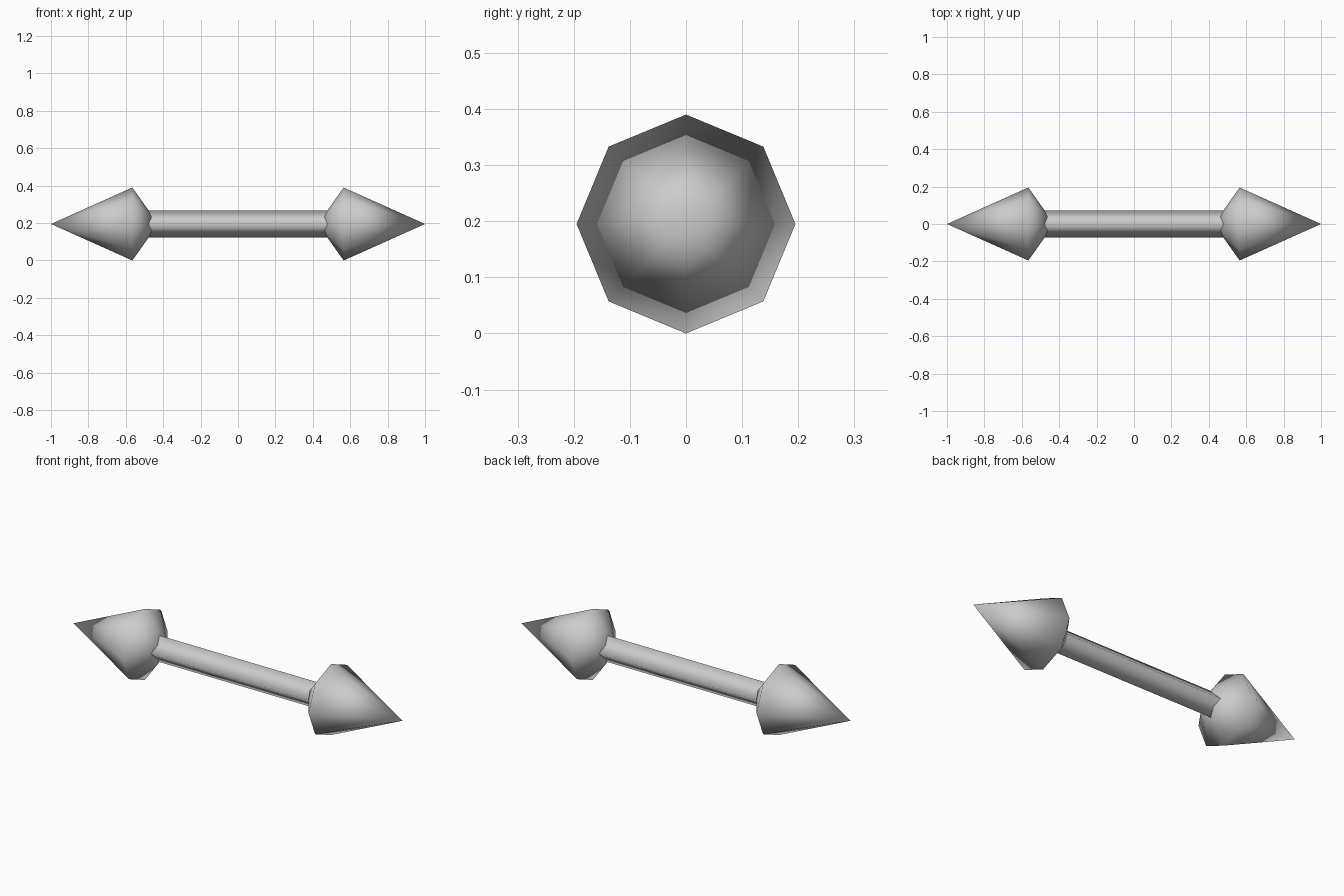
import bpy
import bmesh
from math import pi
from mathutils import Matrix

cube = bpy.data.objects.get("Cube")
if cube:
    bpy.data.objects.remove(cube, do_unlink=True)

RADIUS = 0.195       # widest radius of a head, also the axis height
TIP, RIM, BACK = 1.0, 0.565, 0.426

grey = bpy.data.materials.new("light grey")
grey.use_nodes = True
grey.diffuse_color = (0.6, 0.6, 0.6, 1)
grey.node_tree.nodes["Principled BSDF"].inputs["Base Color"].default_value = grey.diffuse_color


def add_cone(bm, sides, start, end, r1, r2):
    """Open tapered tube along x from start to end."""
    place = Matrix.Translation(((start + end) / 2, 0, RADIUS)) @ Matrix.Rotation(pi / 2, 4, 'Y')
    bmesh.ops.create_cone(bm, cap_ends=False, segments=sides, radius1=r1, radius2=r2,
                          depth=end - start, matrix=place)


def finish(bm, name):
    """Weld the parts, shade them smooth and link the object."""
    bmesh.ops.remove_doubles(bm, verts=bm.verts, dist=0.0005)
    bmesh.ops.recalc_face_normals(bm, faces=bm.faces)
    for face in bm.faces:
        face.smooth = True
    mesh = bpy.data.meshes.new(name)
    bm.to_mesh(mesh)
    bm.free()
    mesh.materials.append(grey)
    obj = bpy.data.objects.new(name, mesh)
    bpy.context.collection.objects.link(obj)
    return obj


# Pointed eight-sided heads: long front taper, short back taper
for name, side in (("left_head", 1), ("right_head", -1)):
    bm = bmesh.new()
    add_cone(bm, 8, RIM, TIP, RADIUS, 0)
    add_cone(bm, 8, BACK, RIM, 0, RADIUS)
    bmesh.ops.scale(bm, vec=(side, 1, 1), verts=bm.verts)
    finish(bm, name)

# Four-sided shaft standing on its edge, running into both heads
bm = bmesh.new()
add_cone(bm, 4, -0.5, 0.5, 0.073, 0.073)
finish(bm, "shaft")
